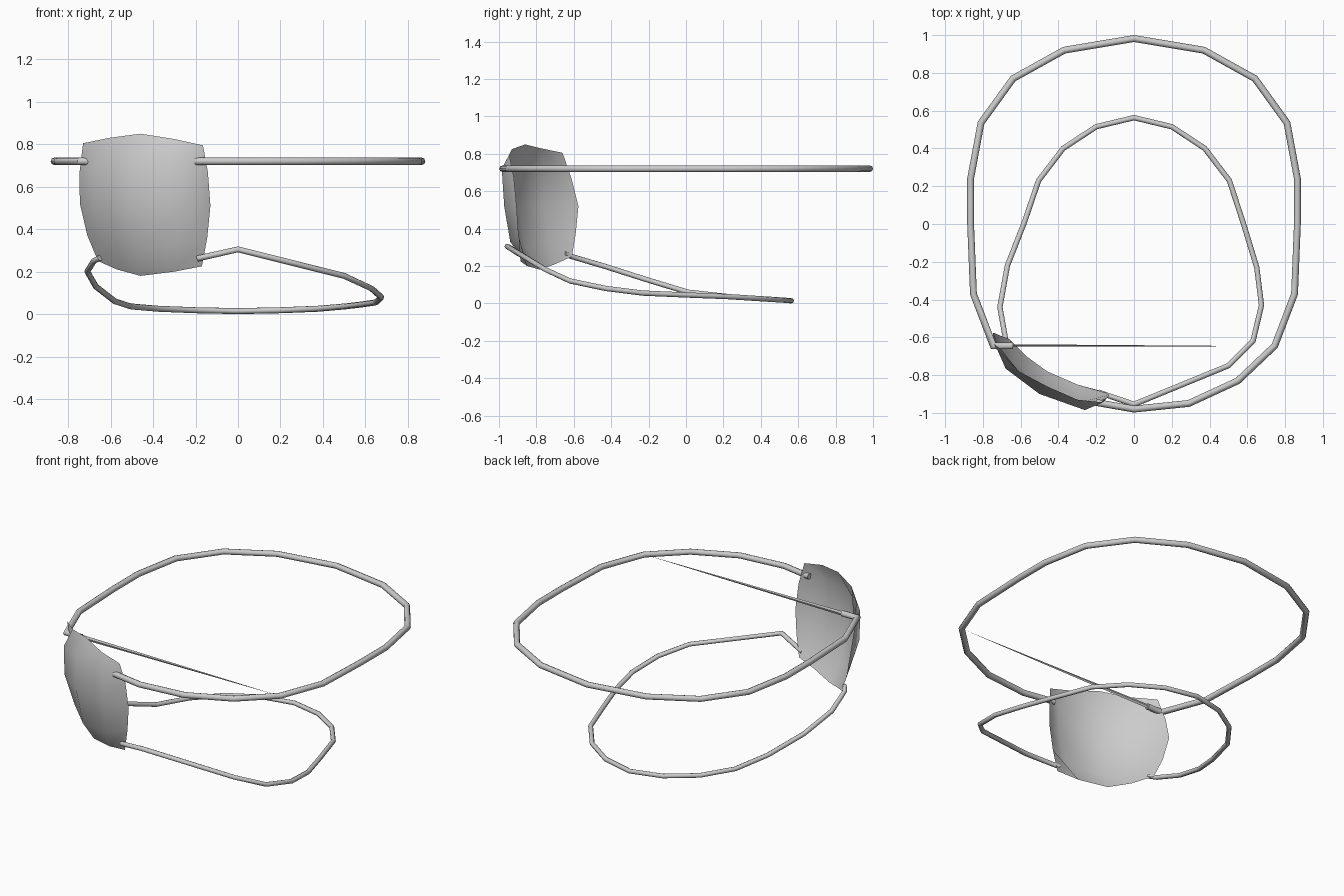
import bpy, math
from mathutils import Vector

if "Cube" in bpy.data.objects:
    bpy.data.objects.remove(bpy.data.objects["Cube"])


def link_mesh(name, verts, faces):
    me = bpy.data.meshes.new(name)
    me.from_pydata(verts, [], faces)
    ob = bpy.data.objects.new(name, me)
    bpy.context.collection.objects.link(ob)
    return ob


def tube(name, pts, r, sides=8):
    """Round cord swept along a polyline, with mitred corners and closed ends."""
    pts = [Vector(p) for p in pts]
    verts, faces = [], []
    for i, p in enumerate(pts):
        a = (p - pts[i - 1]).normalized() if i else None
        b = (pts[i + 1] - p).normalized() if i < len(pts) - 1 else None
        t = ((a or b) + (b or a)).normalized()
        side = t.cross(Vector((0, 0, 1))).normalized()
        up = side.cross(t)
        stretch = 1 / max(0.6, t.dot(a or b))
        for k in range(sides):
            w = math.tau * k / sides
            verts.append(p + side * (r * stretch * math.cos(w)) + up * (r * math.sin(w)))
    for i in range(len(pts) - 1):
        for k in range(sides):
            n = (k + 1) % sides
            faces.append((i * sides + k, i * sides + n, (i + 1) * sides + n, (i + 1) * sides + k))
    faces.append(tuple(range(sides))[::-1])
    faces.append(tuple(range(len(verts) - sides, len(verts))))
    ob = link_mesh(name, verts, faces)
    ob.data.shade_smooth()
    ob.data.set_sharp_from_angle(angle=math.radians(50))
    return ob


# Upper strap: level loop, symmetric except where it meets the patch
half = [(0.37, 0.92), (0.64, 0.77), (0.81, 0.535), (0.865, 0.24),
        (0.865, 0), (0.85, -0.37), (0.745, -0.645)]
loop = [(-0.64, -0.645)] + [(-x, y) for x, y in reversed(half)] + [(0, 0.982)] + half
loop += [(0.55, -0.83), (0.29, -0.95), (0, -0.98), (-0.2, -0.945)]
tube("upper_strap", [(x, y, 0.72) for x, y in loop], 0.018)

# Lower strap: sagging loop, back section mirrored
back = [(0.2, 0.515, 0.018), (0.375, 0.40, 0.025), (0.505, 0.23, 0.036)]
left = [(-0.65, -0.65, 0.265), (-0.68, -0.61, 0.25), (-0.71, -0.44, 0.20),
        (-0.67, -0.22, 0.13), (-0.58, 0.01, 0.06)]
right = [(0.58, 0, 0.045), (0.65, -0.23, 0.055), (0.675, -0.43, 0.08),
         (0.63, -0.62, 0.12), (0.50, -0.75, 0.18), (0, -0.955, 0.305), (-0.19, -0.89, 0.262)]
tube("lower_strap", left + [(-x, y, z) for x, y, z in reversed(back)]
     + [(0, 0.563, 0.014)] + back + right, 0.014)

# Thin tapering thread across the front of the upper loop
base = [(-0.74, -0.642 + dy, 0.72 + dz) for dy, dz in
        ((0.006, 0), (0, 0.015), (-0.006, 0), (0, -0.015))]
link_mesh("cross_thread", base + [(0.74, -0.647, 0.72)],
          [(0, 1, 4), (1, 2, 4), (2, 3, 4), (3, 0, 4), (3, 2, 1, 0)])

# Eye patch: bowed sheet, rows from bottom to top
rows = [
    [(-0.66, -0.61, 0.25), (-0.57, -0.70, 0.21), (-0.46, -0.78, 0.18), (-0.30, -0.85, 0.20), (-0.17, -0.885, 0.225)],
    [(-0.71, -0.59, 0.37), (-0.63, -0.73, 0.33), (-0.48, -0.86, 0.30), (-0.27, -0.94, 0.33), (-0.145, -0.895, 0.36)],
    [(-0.745, -0.575, 0.52), (-0.68, -0.76, 0.52), (-0.50, -0.90, 0.52), (-0.26, -0.972, 0.52), (-0.13, -0.905, 0.51)],
    [(-0.748, -0.61, 0.66), (-0.68, -0.765, 0.70), (-0.50, -0.90, 0.73), (-0.26, -0.985, 0.72), (-0.142, -0.92, 0.67)],
    [(-0.73, -0.66, 0.805), (-0.61, -0.78, 0.83), (-0.46, -0.86, 0.85), (-0.30, -0.93, 0.825), (-0.165, -0.945, 0.795)],
]
patch = link_mesh("eye_patch", [p for row in rows for p in row],
                  [(r * 5 + c, r * 5 + c + 1, r * 5 + c + 6, r * 5 + c + 5)
                   for r in range(4) for c in range(4)])
patch.data.shade_smooth()
